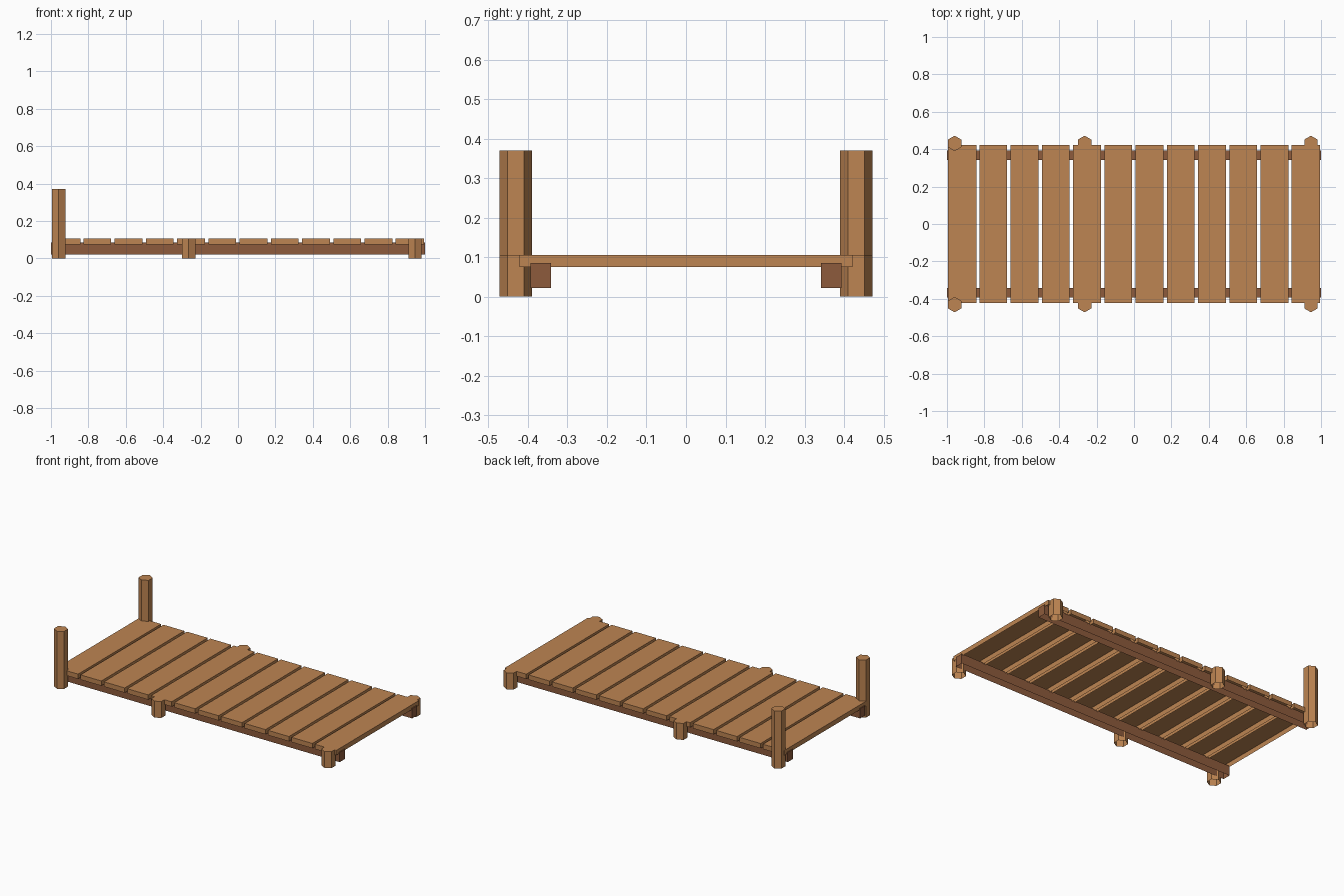
import bpy, bmesh

if "Cube" in bpy.data.objects:
    bpy.data.objects.remove(bpy.data.objects["Cube"])

def material(name, rgb):
    m = bpy.data.materials.new(name)
    m.diffuse_color = (*rgb, 1)
    m.use_nodes = True
    m.node_tree.nodes["Principled BSDF"].inputs["Base Color"].default_value = m.diffuse_color
    return m

light_wood = material("light wood", (0.51, 0.232, 0.084))
dark_wood = material("dark wood", (0.27, 0.105, 0.045))

def finish(ob, name, mat):
    # name, colour and open underside
    ob.name = name
    ob.data.materials.append(mat)
    bm = bmesh.new()
    bm.from_mesh(ob.data)
    bm.normal_update()
    bottoms = [f for f in bm.faces if f.normal.z < -0.9]
    bmesh.ops.delete(bm, geom=bottoms, context='FACES')
    bm.to_mesh(ob.data)
    bm.free()

def box(name, lo, hi, mat):
    mid = [(a + b) / 2 for a, b in zip(lo, hi)]
    bpy.ops.mesh.primitive_cube_add(size=1, location=mid)
    ob = bpy.context.object
    ob.scale = [b - a for a, b in zip(lo, hi)]
    bpy.ops.object.transform_apply(location=False, rotation=False, scale=True)
    finish(ob, name, mat)

def post(name, x, y, height):
    # six-sided, with corners pointing along y
    bpy.ops.mesh.primitive_cylinder_add(vertices=6, radius=0.041, depth=height,
                                        location=(x, y, height / 2))
    finish(bpy.context.object, name, light_wood)

# Deck planks
for i in range(12):
    x = -0.919 + i * 0.167
    w = 0.076 if i in (0, 11) else 0.074
    box(f"plank_{i + 1}", (x - w, -0.422, 0.075), (x + w, 0.422, 0.106), light_wood)

# Beams and posts on both sides
for side, s in (("front", -1), ("back", 1)):
    y0, y1 = sorted((s * 0.342, s * 0.394))
    box(f"{side}_beam", (-1, y0, 0.022), (1, y1, 0.085), dark_wood)
    post(f"{side}_tall_post", -0.959, s * 0.431, 0.37)
    post(f"{side}_middle_post", -0.264, s * 0.431, 0.106)
    post(f"{side}_end_post", 0.946, s * 0.431, 0.106)
